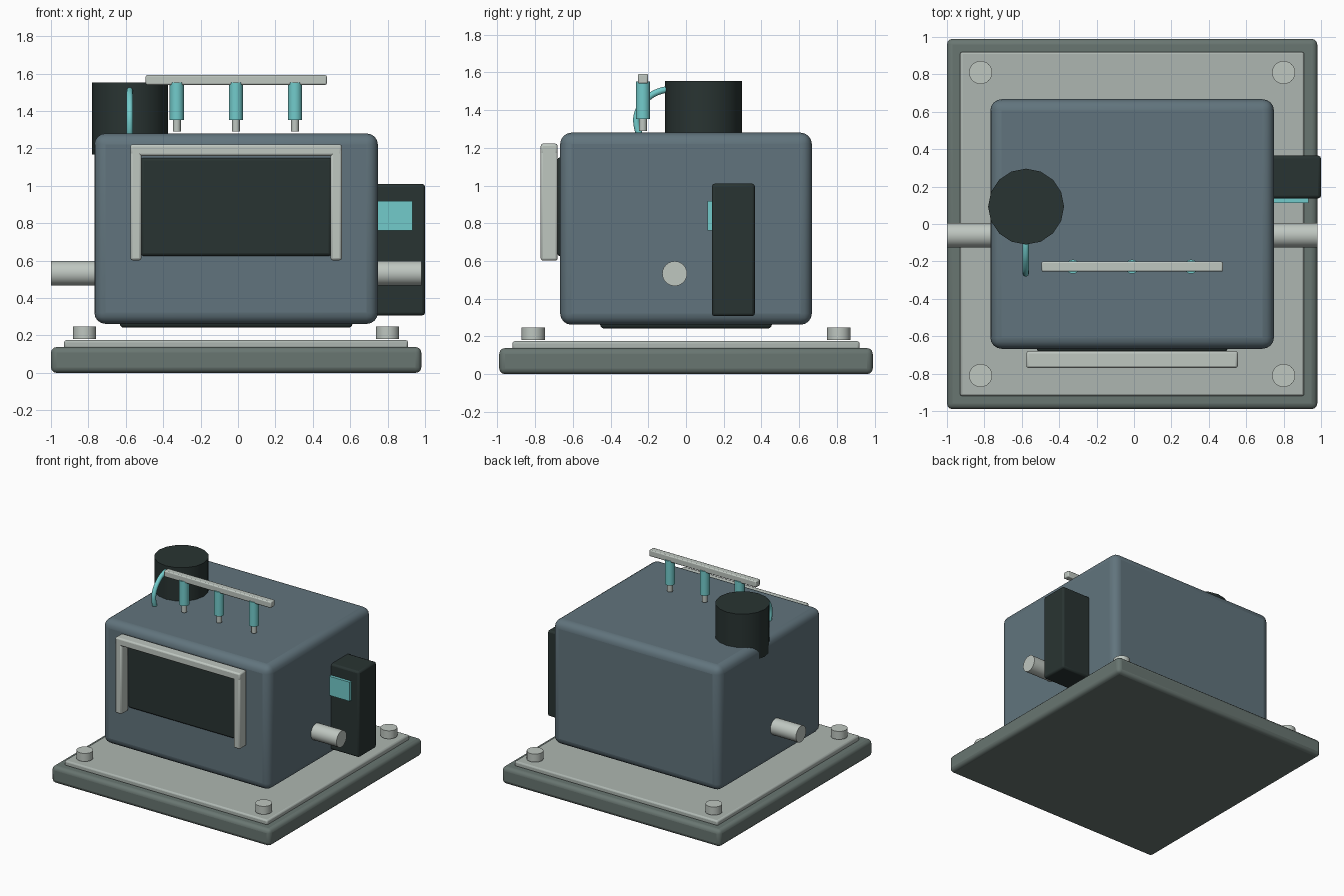
import bpy, bmesh, math
from mathutils import Matrix

if "Cube" in bpy.data.objects:
    bpy.data.objects.remove(bpy.data.objects["Cube"])


def material(name, r, g, b):
    m = bpy.data.materials.new(name)
    m.diffuse_color = (r, g, b, 1)
    m.use_nodes = True
    m.node_tree.nodes["Principled BSDF"].inputs["Base Color"].default_value = m.diffuse_color
    return m


HOUSING = material("blue_grey", 0.12, 0.175, 0.205)
DARK = material("charcoal", 0.022, 0.034, 0.032)
BASE = material("green_grey", 0.14, 0.18, 0.165)
PLATE = material("plate_grey", 0.42, 0.47, 0.44)
METAL = material("light_metal", 0.52, 0.57, 0.53)
TEAL = material("teal", 0.17, 0.60, 0.60)


def finish(name, bm, mat, bevel=0, segments=3):
    mesh = bpy.data.meshes.new(name)
    bm.to_mesh(mesh)
    bm.free()
    ob = bpy.data.objects.new(name, mesh)
    bpy.context.collection.objects.link(ob)
    mesh.materials.append(mat)
    if bevel:
        mod = ob.modifiers.new("bevel", 'BEVEL')
        mod.width, mod.segments = bevel, segments
        mod.limit_method = 'ANGLE'
    bpy.ops.object.select_all(action='DESELECT')
    ob.select_set(True)
    bpy.context.view_layer.objects.active = ob
    bpy.ops.object.shade_smooth_by_angle(angle=math.radians(35))
    return ob


def box(name, x, y, z, mat, bevel=0, segments=3):
    """Box from (min, max) extents on each axis."""
    bm = bmesh.new()
    size = [b - a for a, b in (x, y, z)]
    mid = [(a + b) / 2 for a, b in (x, y, z)]
    bmesh.ops.create_cube(bm, size=1, matrix=Matrix.Translation(mid) @ Matrix.Diagonal((*size, 1)))
    return finish(name, bm, mat, bevel, segments)


def cylinder(name, centre, radius, length, mat, sides=24, axis='Z'):
    bm = bmesh.new()
    rot = Matrix.Rotation(math.pi / 2, 4, 'Y') if axis == 'X' else Matrix()
    bmesh.ops.create_cone(bm, cap_ends=True, segments=sides, radius1=radius, radius2=radius,
                          depth=length, matrix=Matrix.Translation(centre) @ rot)
    return finish(name, bm, mat)


# Base slab, deck plate and corner bolts
box("base_slab", (-1.0, 0.98), (-0.99, 0.99), (0, 0.138), BASE, 0.03)
box("deck_plate", (-0.93, 0.91), (-0.92, 0.92), (0.13, 0.175), PLATE, 0.012, 2)
for sx in (-1, 1):
    for sy in (-1, 1):
        cylinder("corner_bolt", (-0.01 + 0.81 * sx, 0.81 * sy, 0.215), 0.062, 0.066, METAL)

# Main housing with the collar under it
box("housing", (-0.768, 0.748), (-0.667, 0.667), (0.262, 1.28), HOUSING, 0.06, 4)
box("bottom_collar", (-0.632, 0.612), (-0.455, 0.455), (0.242, 0.32), DARK, 0.02)

# Front window and its three-sided frame
box("window", (-0.52, 0.50), (-0.682, -0.62), (0.625, 1.15), DARK, 0.015, 2)
box("frame_top", (-0.576, 0.555), (-0.77, -0.68), (1.16, 1.222), METAL, 0.012, 2)
for x in (-0.576, 0.495):
    box("frame_post", (x, x + 0.06), (-0.77, -0.68), (0.602, 1.2), METAL, 0.012, 2)

# Through shaft, running left to right
cylinder("shaft", (-0.01, -0.06, 0.533), 0.066, 1.98, METAL, axis='X')

# Side control box and screen
box("control_box", (0.70, 1.0), (0.137, 0.365), (0.307, 1.01), DARK, 0.015, 2)
box("control_screen", (0.74, 0.932), (0.113, 0.15), (0.762, 0.918), TEAL)

# Top motor
cylinder("top_motor", (-0.577, 0.093, 1.36), 0.203, 0.386, DARK, sides=16)

# Hose curving from the motor into the housing
curve = bpy.data.curves.new("hose", 'CURVE')
curve.dimensions = '3D'
curve.bevel_depth, curve.bevel_resolution = 0.018, 3
path = [(-0.05, 1.51), (-0.13, 1.503), (-0.21, 1.457), (-0.257, 1.385), (-0.26, 1.315), (-0.235, 1.245)]
spline = curve.splines.new('BEZIER')
spline.bezier_points.add(len(path) - 1)
for p, (y, z) in zip(spline.bezier_points, path):
    p.co = (-0.579, y, z)
    p.handle_left_type = p.handle_right_type = 'AUTO'
spline.resolution_u = 6
curve.use_fill_caps = True
curve.materials.append(TEAL)
bpy.context.collection.objects.link(bpy.data.objects.new("hose", curve))

# Injector rail with three injectors
box("injector_rail", (-0.494, 0.475), (-0.255, -0.201), (1.54, 1.592), METAL, 0.008, 2)
for x in (-0.327, -0.011, 0.305):
    cylinder("injector", (x, -0.228, 1.452), 0.038, 0.2, TEAL, sides=16)
    cylinder("injector_tip", (x, -0.228, 1.335), 0.021, 0.09, METAL, sides=12)
